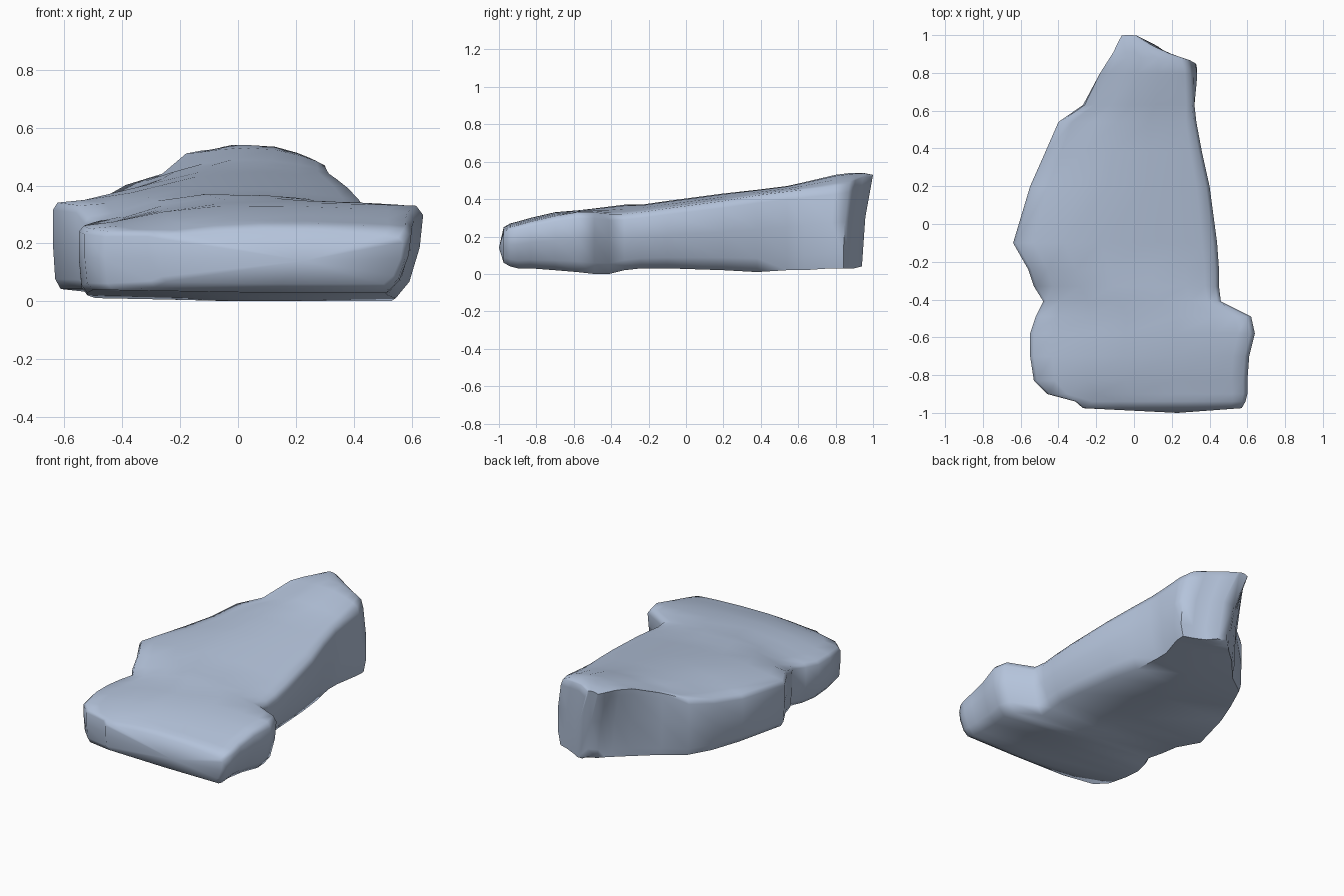
import bpy
import bmesh
import math

cube = bpy.data.objects.get("Cube")
if cube:
    bpy.data.objects.remove(cube, do_unlink=True)


def make_material(name, colour):
    material = bpy.data.materials.new(name)
    material.use_nodes = True
    material.diffuse_color = colour
    shader = material.node_tree.nodes["Principled BSDF"]
    shader.inputs["Base Color"].default_value = colour
    shader.inputs["Roughness"].default_value = 0.9
    return material


# Cross-section: across from -1 to 1, rise up the side, rise over the crown
SECTION = [
    (-.95, .04, 0), (-.985, .15, 0), (-1, .55, 0), (-1, .92, 0),
    (-.97, 1, .02), (-.8, 1, .2), (-.5, 1, .7), (-.15, 1, 1), (.3, 1, .9),
    (.65, 1, .55), (.85, 1, .25), (.96, 1, 0), (1, .9, 0), (.98, .55, 0),
    (.92, .18, 0), (.84, 0, 0), (0, 0, 0),
]

# Stations front to back: y, left and right edge, base, left and right rim, crown
STATIONS = [
    (-.975, -.27, .57, .06, .23, .22, .25),
    (-.94, -.31, .59, .04, .24, .25, .27),
    (-.9, -.46, .6, .03, .24, .26, .28),
    (-.83, -.53, .6, .03, .25, .28, .3),
    (-.7, -.55, .61, .02, .26, .31, .33),
    (-.58, -.55, .64, .01, .26, .33, .34),
    (-.49, -.52, .62, 0, .27, .33, .35),
    (-.41, -.48, .46, 0, .28, .32, .36),
    (-.33, -.53, .45, .02, .29, .32, .37),
    (-.24, -.56, .45, .03, .33, .33, .37),
    (-.1, -.64, .44, .03, .34, .35, .39),
    (.2, -.55, .4, .02, .34, .39, .43),
    (.38, -.47, .36, .01, .36, .42, .45),
    (.54, -.4, .33, .02, .4, .44, .47),
    (.63, -.27, .32, .02, .44, .45, .49),
    (.8, -.19, .3, .03, .51, .47, .53),
    (.88, -.14, .27, .03, .52, .48, .54),
    (.91, -.12, .18, .03, .52, .5, .54),
    (.95, -.1, .09, .03, .52, .52, .54),
    (1, -.07, .01, .04, .52, .52, .53),
]


def section_ring(mesh, station):
    y, left, right, base, left_rim, right_rim, crown = station
    middle, half = (left + right) / 2, (right - left) / 2
    # The rear end overhangs a foot set forward and to the left
    lean = max(0, y - .65) * .17
    ring = []
    for across, rise, over in SECTION:
        rim = left_rim if across < 0 else right_rim
        height = base + rise * (rim - base) + over * (crown - rim)
        shift = lean * min(1, 1.5 * (crown - height) / (crown - base))
        point = (middle + across * half + 2 * shift, y - shift, height)
        ring.append(mesh.verts.new(point))
    return ring


def build_slab(name, material):
    mesh = bmesh.new()
    rings = [section_ring(mesh, station) for station in STATIONS]
    count = len(SECTION)
    # Skin between neighbouring sections
    for near, far in zip(rings, rings[1:]):
        for i in range(count):
            j = (i + 1) % count
            mesh.faces.new((near[i], near[j], far[j], far[i]))
    # Front end swells to a shallow point, rear end is flat
    nose = mesh.verts.new((.23, -1, .14))
    for i in range(count):
        mesh.faces.new((rings[0][i], nose, rings[0][(i + 1) % count]))
    mesh.faces.new(list(reversed(rings[-1])))
    bmesh.ops.recalc_face_normals(mesh, faces=mesh.faces[:])
    data = bpy.data.meshes.new(name)
    mesh.to_mesh(data)
    mesh.free()
    data.materials.append(material)
    slab = bpy.data.objects.new(name, data)
    bpy.context.collection.objects.link(slab)
    return slab


stone = make_material("pale_blue_grey_stone", (.46, .55, .71, 1))
rock = build_slab("rock_slab", stone)

# Soft weathered shading, crisp only at the sharpest breaks
bpy.ops.object.select_all(action="DESELECT")
rock.select_set(True)
bpy.context.view_layer.objects.active = rock
bpy.ops.object.shade_smooth_by_angle(angle=math.radians(65))
